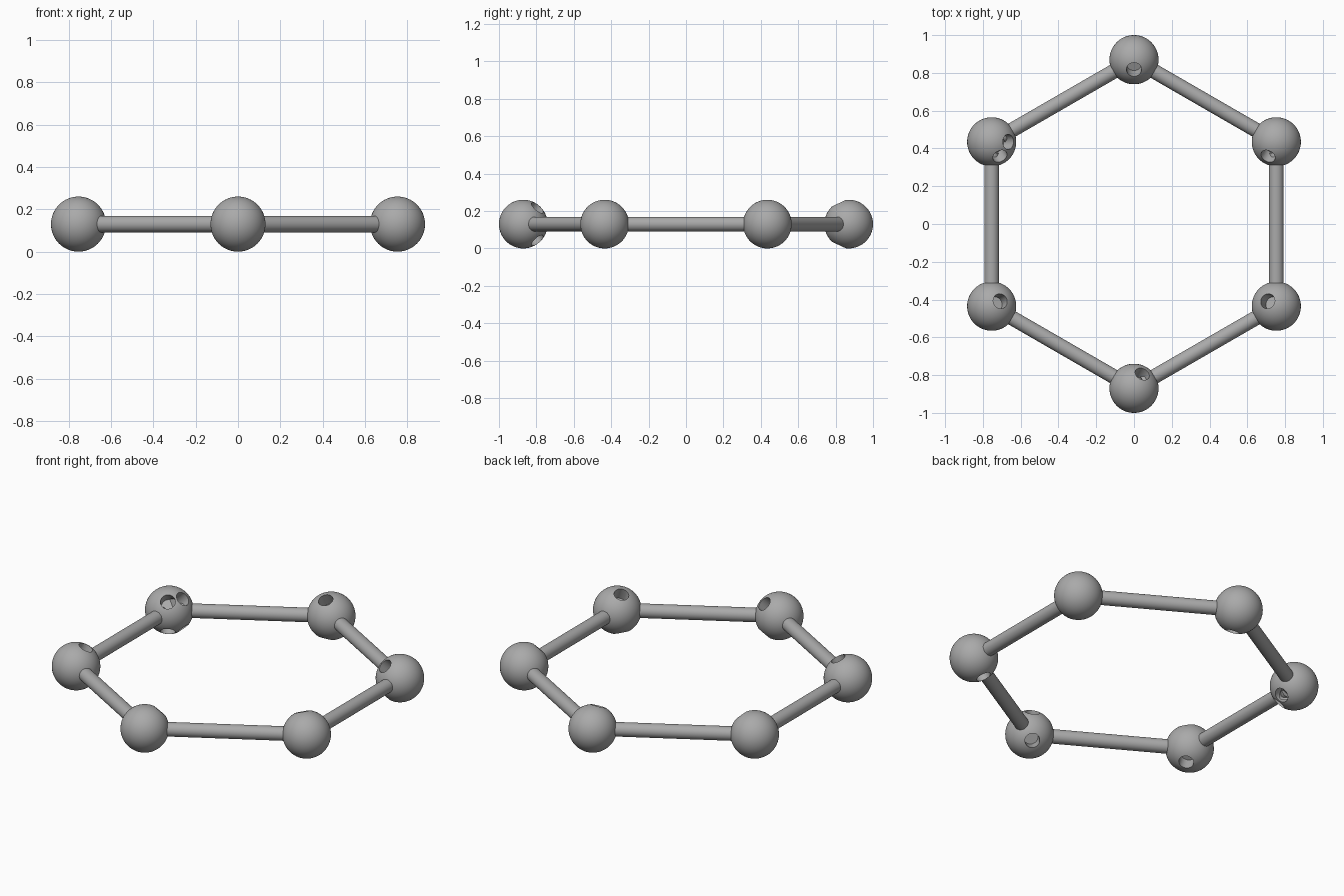
import bpy
from math import radians, sin, cos, pi
from mathutils import Vector

if "Cube" in bpy.data.objects:
    bpy.data.objects.remove(bpy.data.objects["Cube"], do_unlink=True)

RING, BALL, ROD, SOCKET = 0.87, 0.13, 0.039, 0.04

grey = bpy.data.materials.new("grey")
grey.use_nodes = True
grey.diffuse_color = (0.4, 0.4, 0.4, 1)
grey.node_tree.nodes["Principled BSDF"].inputs["Base Color"].default_value = (0.4, 0.4, 0.4, 1)


def direction(azimuth, elevation=0):
    a, e = radians(azimuth), radians(elevation)
    return Vector((cos(a) * cos(e), sin(a) * cos(e), sin(e)))


def centre(azimuth):
    return direction(azimuth) * RING + Vector((0, 0, BALL))


def cylinder(name, start, end, radius):
    axis = end - start
    bpy.ops.mesh.primitive_cylinder_add(
        vertices=40, radius=radius, depth=axis.length, location=(start + end) / 2,
        rotation=axis.to_track_quat('Z', 'Y').to_euler())
    bpy.context.object.name = name
    return bpy.context.object


def finish(obj):
    bpy.ops.object.select_all(action='DESELECT')
    obj.select_set(True)
    bpy.context.view_layer.objects.active = obj
    bpy.ops.object.shade_smooth_by_angle(angle=radians(30))
    obj.data.materials.clear()
    obj.data.materials.append(grey)


# Balls: ring azimuth, then the sockets as (azimuth, elevation), each mirrored below
balls = {
    "left_back_ball": (30, [(-120, 45)]),
    "back_ball": (90, [(-90, 65)]),
    "right_back_ball": (150, [(0, 45), (-60, 45)]),
    "right_front_ball": (210, [(30, 65)]),
    "front_ball": (270, [(60, 45)]),
    "left_front_ball": (330, [(150, 65)]),
}
for name, (azimuth, sockets) in balls.items():
    c = centre(azimuth)
    bpy.ops.mesh.primitive_uv_sphere_add(segments=64, ring_count=32, radius=BALL, location=c)
    ball = bpy.context.object
    ball.name = name
    # Blind round sockets drilled toward the ball's middle
    for az, el in sockets:
        for side in (1, -1):
            d = direction(az, side * el)
            cutter = cylinder("socket_cutter", c + d * 0.05, c + d * 0.2, SOCKET)
            cutter.hide_render = True
            mod = ball.modifiers.new("socket", 'BOOLEAN')
            mod.operation, mod.solver, mod.object = 'DIFFERENCE', 'EXACT', cutter
            bpy.context.view_layer.objects.active = ball
            bpy.ops.object.modifier_apply(modifier=mod.name)
            bpy.data.objects.remove(cutter, do_unlink=True)
    finish(ball)

# Rods joining neighbouring balls, ends seated inside them
rod_names = ["left_back_rod", "right_back_rod", "right_rod",
             "right_front_rod", "left_front_rod", "left_rod"]
for i, name in enumerate(rod_names):
    a, b = centre(30 + 60 * i), centre(90 + 60 * i)
    inset = (b - a).normalized() * 0.06
    finish(cylinder(name, a + inset, b - inset, ROD))
